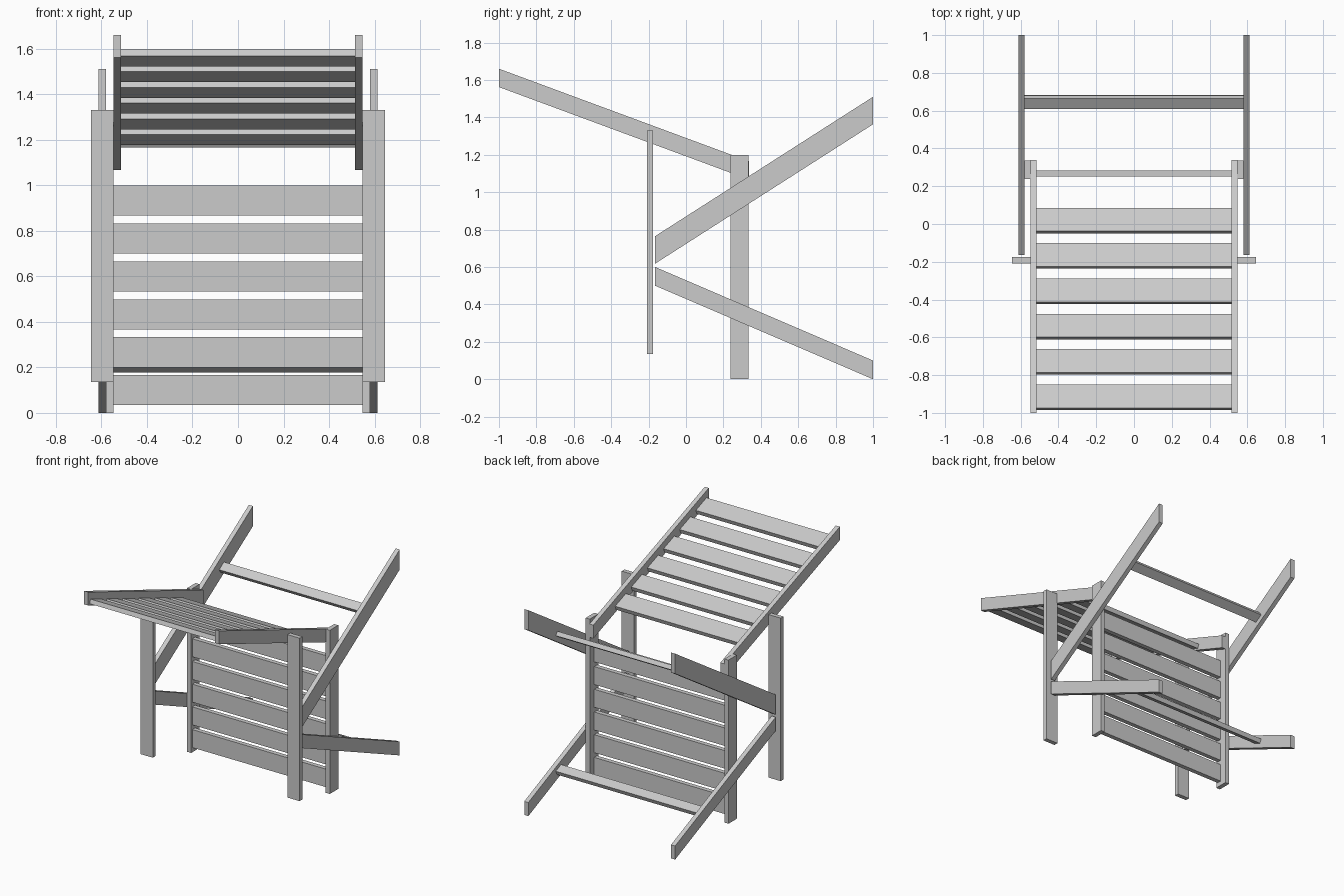
import bpy
import bmesh
import math
from mathutils import Matrix

if "Cube" in bpy.data.objects:
    bpy.data.objects.remove(bpy.data.objects["Cube"])


def add_object(name, bm):
    bmesh.ops.recalc_face_normals(bm, faces=bm.faces)
    mesh = bpy.data.meshes.new(name)
    bm.to_mesh(mesh)
    bm.free()
    obj = bpy.data.objects.new(name, mesh)
    bpy.context.collection.objects.link(obj)
    return obj


def plank_pair(name, profile, x0, x1):
    """Extrude a side profile (y, z) from x0 to x1, on both sides of the chair."""
    for side, s in (("right", 1), ("left", -1)):
        bm = bmesh.new()
        face = bm.faces.new([bm.verts.new((s * x0, y, z)) for y, z in profile])
        ext = bmesh.ops.extrude_face_region(bm, geom=[face])
        verts = [v for v in ext["geom"] if isinstance(v, bmesh.types.BMVert)]
        bmesh.ops.translate(bm, verts=verts, vec=(s * (x1 - x0), 0, 0))
        add_object(f"{name}_{side}", bm)


def slanted(y0, y1, top0, top1, height):
    """Sloping board profile with vertical cut ends."""
    return [(y0, top0 - height), (y1, top1 - height), (y1, top1), (y0, top0)]


def upright(y0, y1, z0, z1):
    return [(y0, z0), (y1, z0), (y1, z1), (y0, z1)]


def slat(name, half_width, y, z, depth, thickness, slope=0.0):
    """Crosswise slat tilted to follow a slope (dz/dy)."""
    bm = bmesh.new()
    bmesh.ops.create_cube(bm, size=1)
    bmesh.ops.scale(bm, vec=(2 * half_width, depth, thickness), verts=bm.verts)
    bmesh.ops.rotate(bm, matrix=Matrix.Rotation(math.atan(slope), 3, 'X'), verts=bm.verts)
    bmesh.ops.translate(bm, vec=(0, y, z), verts=bm.verts)
    add_object(name, bm)


# Side frames
plank_pair("upper_rail", slanted(-1, 0.338, 1.66, 1.165, 0.098), 0.515, 0.548)
plank_pair("slat_post", upright(0.237, 0.335, 0, 1.2), 0.546, 0.579)
plank_pair("front_post", upright(-0.208, -0.176, 0.135, 1.33), 0.546, 0.645)
plank_pair("sloping_arm", slanted(-0.165, 1, 0.765, 1.51, 0.147), 0.579, 0.612)
plank_pair("lower_rail", slanted(-0.165, 1, 0.6, 0.1, 0.1), 0.579, 0.612)

# Slats of the sloping panel and of the upright panel
for i in range(6):
    y = -0.917 + i * 0.187
    slat(f"sloping_slat_{i + 1}", 0.515, y, 1.561 - 0.37 * (y + 0.917), 0.132, 0.032, -0.37)
    slat(f"upright_slat_{i + 1}", 0.546, 0.267, 0.1 + i * 0.1665, 0.033, 0.132)

# Cross bars joining the arms and the lower rails
slat("arm_cross_bar", 0.579, 0.645, 1.197, 0.066, 0.032, 0.64)
slat("lower_cross_bar", 0.579, 0.645, 0.206, 0.066, 0.032, -0.43)
